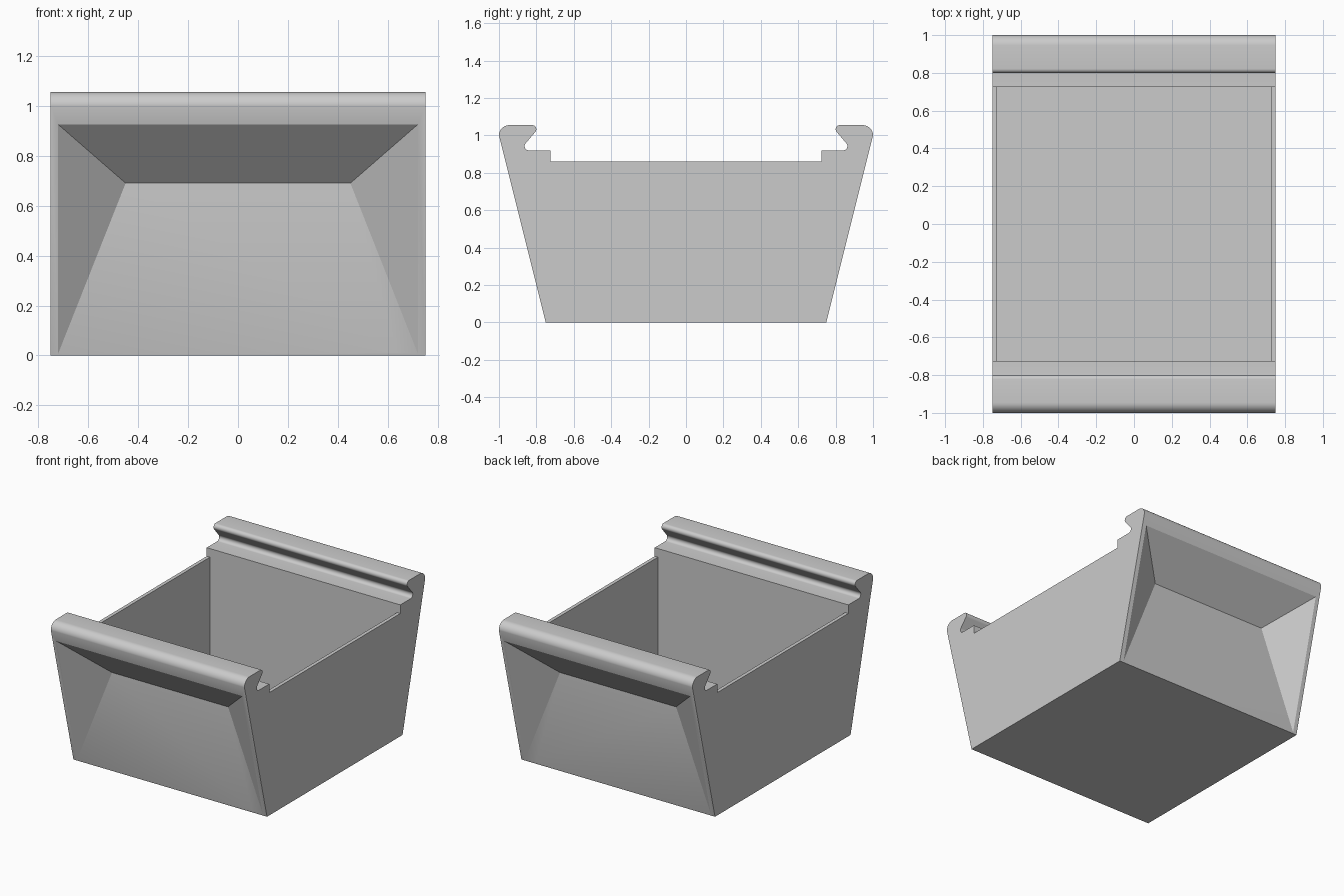
import bpy, bmesh
from math import cos, sin, radians
from mathutils import Vector

default = bpy.data.objects.get("Cube")
if default:
    bpy.data.objects.remove(default, do_unlink=True)

HALF_W = 0.75      # outer half width
INNER = 0.725      # cavity half size
FLOOR = 0.03

grey = bpy.data.materials.new("light_grey")
grey.use_nodes = True
grey.diffuse_color = (0.6, 0.6, 0.6, 1)
grey.node_tree.nodes["Principled BSDF"].inputs["Base Color"].default_value = (0.6, 0.6, 0.6, 1)


def make_object(name, bm):
    bmesh.ops.recalc_face_normals(bm, faces=bm.faces)
    mesh = bpy.data.meshes.new(name)
    bm.to_mesh(mesh)
    bm.free()
    mesh.materials.append(grey)
    obj = bpy.data.objects.new(name, mesh)
    bpy.context.collection.objects.link(obj)
    return obj


def prism(name, points, depth):
    """Extrude a closed loop of 3D points along a vector."""
    bm = bmesh.new()
    face = bm.faces.new([bm.verts.new(p) for p in points])
    new = bmesh.ops.extrude_face_region(bm, geom=[face])["geom"]
    verts = [v for v in new if isinstance(v, bmesh.types.BMVert)]
    bmesh.ops.translate(bm, verts=verts, vec=depth)
    return make_object(name, bm)


def arc(cy, cz, r, start, end, steps=10):
    angles = [radians(start + (end - start) * i / steps) for i in range(steps + 1)]
    return [(cy + r * cos(a), cz + r * sin(a)) for a in angles]


def cut(target, cutter):
    mod = target.modifiers.new("cut", "BOOLEAN")
    mod.operation = "DIFFERENCE"
    mod.solver = "EXACT"
    mod.object = cutter
    bpy.context.view_layer.objects.active = target
    bpy.ops.object.modifier_apply(modifier=mod.name)
    bpy.data.objects.remove(cutter, do_unlink=True)


# Side profile: sloped end, rounded lip, hooked groove and ledge
half = [(-0.75, 0)]
half += arc(-0.945, 1.0, 0.055, 180, 90)
half += arc(-0.822, 1.033, 0.022, 90, -45)
half += arc(-0.84, 0.943, 0.023, 135, 270)
profile = half + [(-y, z) for y, z in reversed(half)]
body = prism("bin_body", [(-HALF_W, y, z) for y, z in profile], (2 * HALF_W, 0, 0))

# Cavity with lowered side walls
section = [(INNER, FLOOR), (INNER, 0.86), (0.9, 0.86), (0.9, 1.2)]
section += [(-x, z) for x, z in reversed(section)]
cut(body, prism("cavity_cutter", [(x, -INNER, z) for x, z in section], (0, 2 * INNER, 0)))

# Tapered hand recess in each end
for side in (-1, 1):
    bm = bmesh.new()
    for x in (-1, 1):
        inner = Vector((0.45 * x, 0.752 * side, 0.69))
        top = Vector((0.72 * x, 0.981 * side, 0.925))
        bottom = Vector((0.72 * x, 0.752 * side, 0.008))
        bm.verts.new(inner)
        for corner in (top, bottom):
            bm.verts.new(corner + (corner - inner) * 0.1)
    bmesh.ops.convex_hull(bm, input=bm.verts)
    cut(body, make_object("recess_cutter", bm))

# Smooth the rounded lips, keep the edges crisp
bpy.ops.object.select_all(action="DESELECT")
body.select_set(True)
bpy.context.view_layer.objects.active = body
bpy.ops.object.shade_smooth_by_angle(angle=radians(30))
